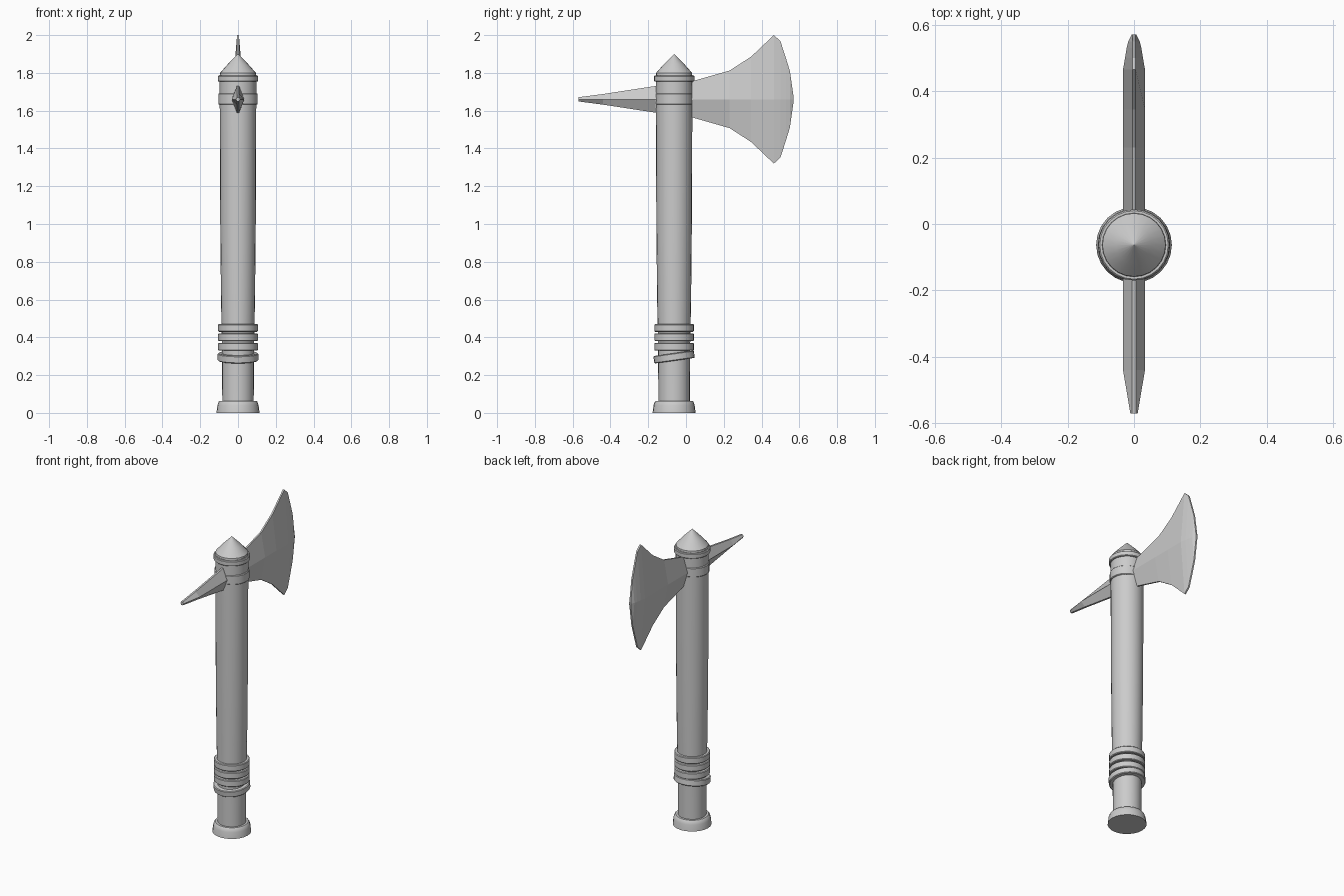
import bpy, bmesh, math

if "Cube" in bpy.data.objects:
    bpy.data.objects.remove(bpy.data.objects["Cube"])

AXIS_Y = -0.063   # handle axis
HEAD_Z = 1.66     # mid height of blade and spike
SIDES = 24


def finish(bm, name, smooth=True):
    bmesh.ops.remove_doubles(bm, verts=bm.verts, dist=1e-5)
    bmesh.ops.recalc_face_normals(bm, faces=bm.faces)
    me = bpy.data.meshes.new(name)
    bm.to_mesh(me)
    bm.free()
    ob = bpy.data.objects.new(name, me)
    bpy.context.collection.objects.link(ob)
    if smooth:
        bpy.ops.object.select_all(action='DESELECT')
        ob.select_set(True)
        bpy.context.view_layer.objects.active = ob
        bpy.ops.object.shade_smooth_by_angle(angle=math.radians(30))
    return ob


def skin(bm, rings):
    # bridge closed loops and cap both ends
    loops = [[bm.verts.new(p) for p in r] for r in rings]
    n = len(loops[0])
    for a, b in zip(loops, loops[1:]):
        for i in range(n):
            j = (i + 1) % n
            bm.faces.new((a[i], a[j], b[j], b[i]))
    bm.faces.new(loops[0])
    bm.faces.new(loops[-1])


def turned(name, profile, z=0.0, tilt=0.0, yscale=1.0):
    # lathe a (radius, height) profile around the handle axis
    rings = []
    for r, h in profile:
        rings.append([(r * math.cos(2 * math.pi * i / SIDES),
                       r * yscale * math.sin(2 * math.pi * i / SIDES), h)
                      for i in range(SIDES)])
    bm = bmesh.new()
    skin(bm, rings)
    ob = finish(bm, name)
    ob.location = (0, AXIS_Y, z)
    ob.rotation_euler = (tilt, 0, 0)
    return ob


def band(name, z, height, radius, tilt=0.0, yscale=1.0):
    h, b = height / 2, 0.004
    return turned(name, [(radius - b, -h), (radius, -h + b),
                         (radius, h - b), (radius - b, h)], z, tilt, yscale)


def wedge(name, stations, edge):
    # loft flattened diamond sections: (y, half height, ridge half thickness)
    rings = []
    for y, h, t in stations:
        e = min(edge, t)
        rings.append([(t, y, HEAD_Z), (e, y, HEAD_Z + h), (-e, y, HEAD_Z + h),
                      (-t, y, HEAD_Z), (-e, y, HEAD_Z - h), (e, y, HEAD_Z - h)])
    bm = bmesh.new()
    skin(bm, rings)
    return finish(bm, name, smooth=False)


# Handle, foot and pointed cap
turned("handle", [(0.083, 0.03), (0.085, 0.35), (0.09, 0.6),
                  (0.094, 1.0), (0.097, 1.7), (0.097, 1.79)])
turned("foot", [(0.114, 0), (0.109, 0.04), (0.103, 0.058), (0.097, 0.064)])
turned("cap", [(0.097, 1.78), (0.095, 1.80), (0.055, 1.845), (0.0005, 1.90)])

# Grip bands, the lowest one slipped askew
for i, z in enumerate((0.35, 0.401, 0.45)):
    band(f"grip_band_{i + 1}", z, 0.041, 0.105)
band("grip_band_loose", 0.296, 0.04, 0.108, tilt=math.radians(8))

# Head bands
band("head_band", 1.662, 0.06, 0.104, yscale=0.95)
band("cap_band", 1.77, 0.032, 0.107)

# Flared blade
wedge("blade", [(-0.04, 0.075, 0.033), (0.03, 0.095, 0.033), (0.23, 0.152, 0.033),
                (0.345, 0.226, 0.033), (0.465, 0.34, 0.033), (0.50, 0.308, 0.027),
                (0.53, 0.215, 0.022), (0.55, 0.15, 0.017), (0.57, 0.01, 0.007)], 0.005)

# Back spike
wedge("spike", [(-0.09, 0.083, 0.033), (-0.165, 0.07, 0.033),
                (-0.44, 0.028, 0.033), (-0.57, 0.011, 0.011)], 0.006)
